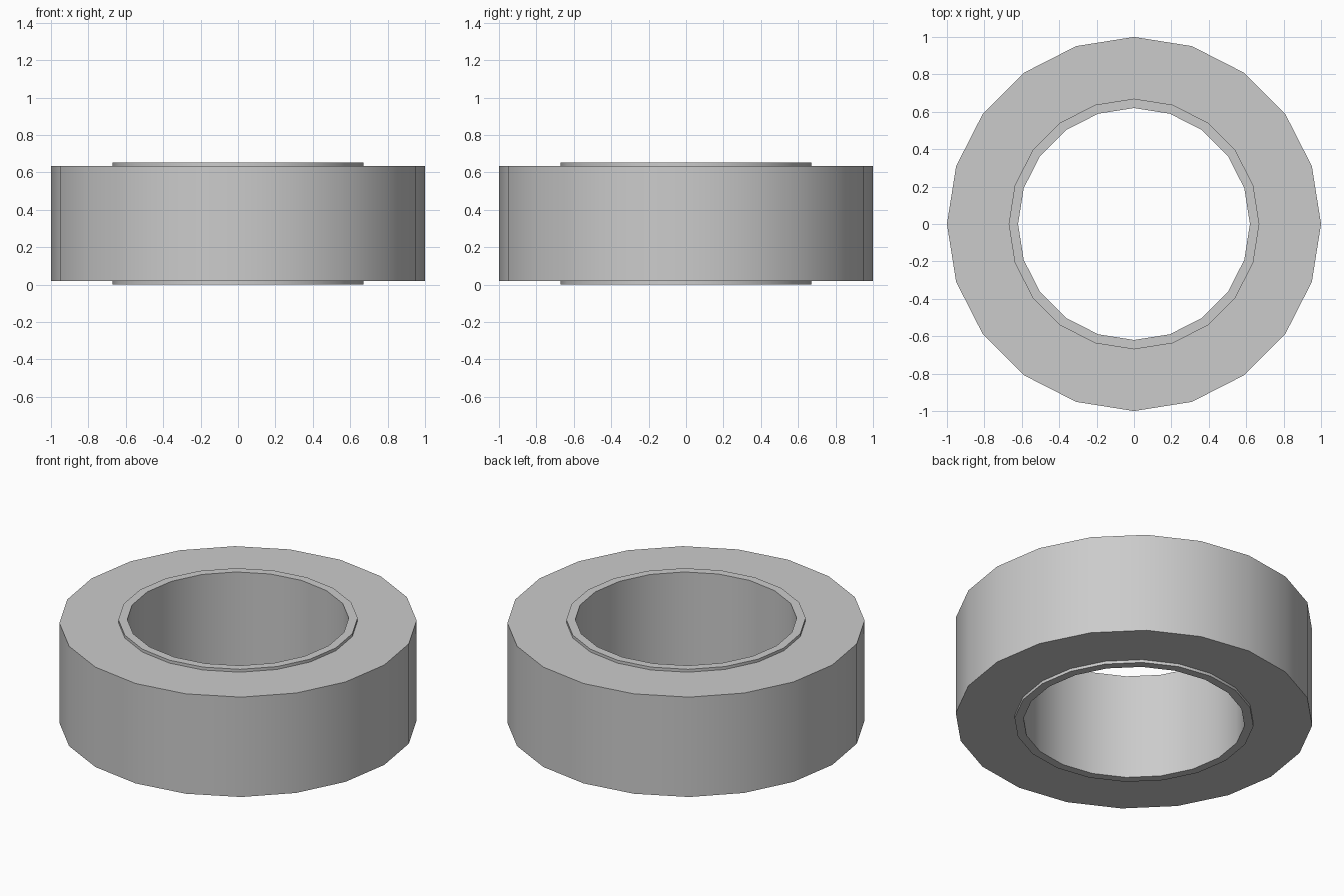
import bpy, bmesh
from math import cos, sin, radians, tau

if "Cube" in bpy.data.objects:
    bpy.data.objects.remove(bpy.data.objects["Cube"])

SIDES = 20
HEIGHT = 0.653
LIP = 0.018


def lathe_ring(name, profile):
    """Revolve a closed (radius, z) profile around the z axis."""
    bm = bmesh.new()
    loops = [[bm.verts.new((r * cos(tau * i / SIDES), r * sin(tau * i / SIDES), z))
              for r, z in profile] for i in range(SIDES)]
    n = len(profile)
    for i in range(SIDES):
        a, b = loops[i], loops[(i + 1) % SIDES]
        for j in range(n):
            k = (j + 1) % n
            bm.faces.new((a[j], b[j], b[k], a[k]))
    bmesh.ops.recalc_face_normals(bm, faces=bm.faces)
    mesh = bpy.data.meshes.new(name)
    bm.to_mesh(mesh)
    bm.free()
    obj = bpy.data.objects.new(name, mesh)
    bpy.context.collection.objects.link(obj)
    bpy.context.view_layer.objects.active = obj
    obj.select_set(True)
    bpy.ops.object.shade_smooth_by_angle(angle=radians(30))
    obj.select_set(False)
    return obj


# Thick ring with a thin raised lip round the bore, above and below
lathe_ring("lipped_ring", [
    (0.62, 0), (0.67, 0), (0.67, LIP), (1, LIP),
    (1, HEIGHT - LIP), (0.67, HEIGHT - LIP), (0.67, HEIGHT), (0.62, HEIGHT),
])
